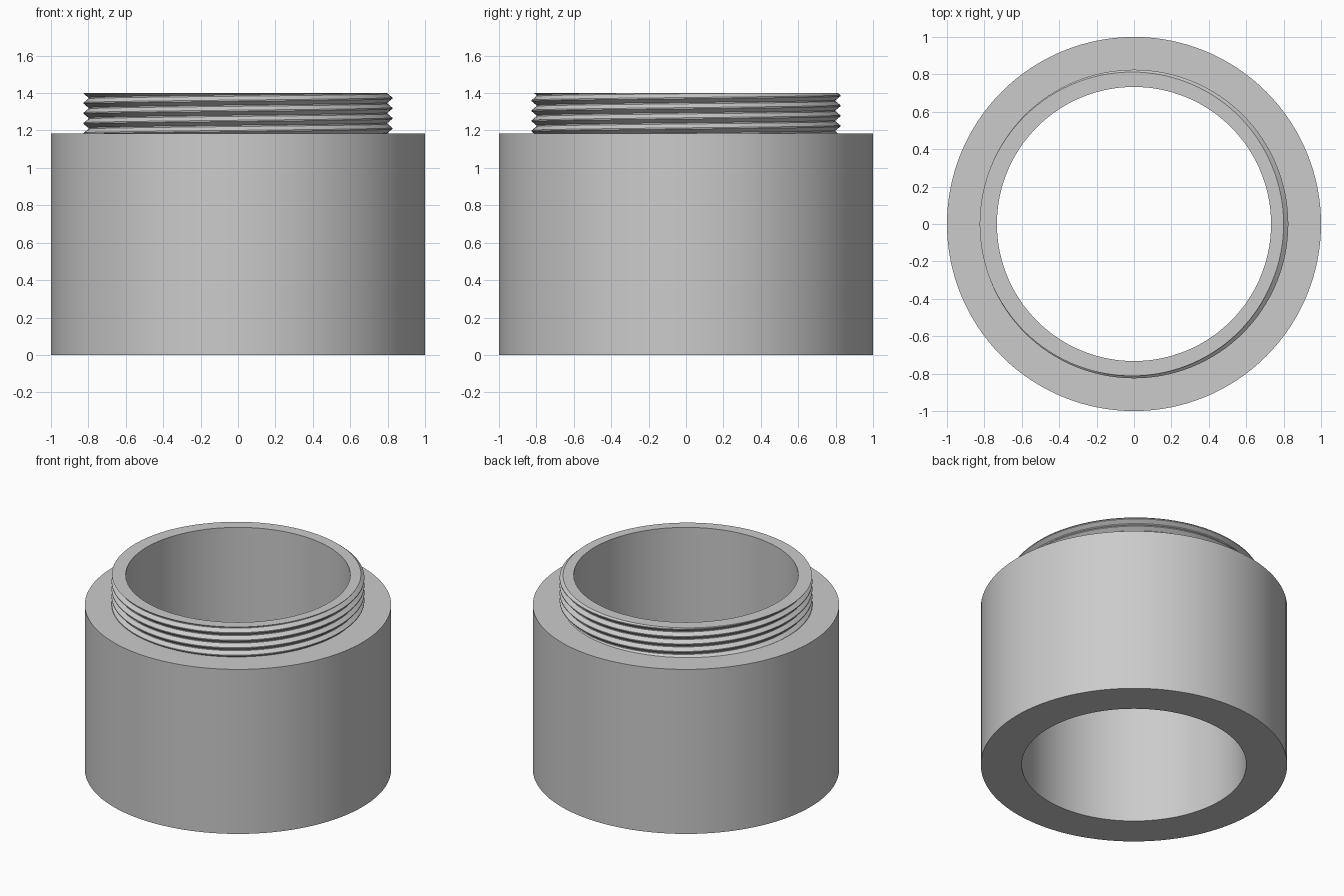
import bpy
import bmesh
import math

if "Cube" in bpy.data.objects:
    bpy.data.objects.remove(bpy.data.objects["Cube"], do_unlink=True)

SEGMENTS = 128
BORE, OUTER = 0.733, 1.0
ROOT, CREST = 0.80, 0.825
SHOULDER, TOP = 1.185, 1.40
PITCH = 0.054
FLAT = 0.06  # half width of root and crest flats, in turns

grey = bpy.data.materials.new("plain grey")
grey.use_nodes = True
grey.diffuse_color = (0.6, 0.6, 0.6, 1)
grey.node_tree.nodes["Principled BSDF"].inputs["Base Color"].default_value = (0.6, 0.6, 0.6, 1)


def sweep(name, profile):
    """Sweep profile(turn) -> [(radius, z)] once around the z axis."""
    bm = bmesh.new()
    columns = []
    for i in range(SEGMENTS + 1):
        turn = i / SEGMENTS
        c, s = math.cos(math.tau * turn), math.sin(math.tau * turn)
        columns.append([bm.verts.new((r * c, r * s, z)) for r, z in profile(turn)])
    for a, b in zip(columns, columns[1:]):
        for j in range(len(a) - 1):
            bm.faces.new((a[j], b[j], b[j + 1], a[j + 1]))
    bmesh.ops.remove_doubles(bm, verts=bm.verts, dist=1e-5)
    mesh = bpy.data.meshes.new(name)
    bm.to_mesh(mesh)
    bm.free()
    mesh.materials.append(grey)
    obj = bpy.data.objects.new(name, mesh)
    bpy.context.collection.objects.link(obj)
    bpy.ops.object.select_all(action='DESELECT')
    obj.select_set(True)
    bpy.context.view_layer.objects.active = obj
    bpy.ops.object.shade_smooth_by_angle(angle=math.radians(25))
    return obj


# Thick sleeve with its bore, base and shoulder
def body_profile(turn):
    return [(BORE, SHOULDER), (BORE, 0), (OUTER, 0), (OUTER, SHOULDER), (ROOT, SHOULDER)]


# Thread radius at a height, as a flattened triangle wave
def thread_radius(z, turn):
    phase = ((z - TOP) / PITCH - turn) % 1
    rise = (min(phase, 1 - phase) - FLAT) / (0.5 - 2 * FLAT)
    return ROOT + (CREST - ROOT) * max(0, min(1, rise))


# Helical thread trimmed flat at the shoulder and the rim
def neck_profile(turn):
    points = []
    for k in range(-6, 1):
        for phase in (-FLAT, FLAT, 0.5 - FLAT, 0.5 + FLAT):
            z = TOP + (k + phase + turn) * PITCH
            z = max(SHOULDER, min(TOP, z))
            points.append((thread_radius(z, turn), z))
    return points + [(thread_radius(TOP, turn), TOP), (BORE, TOP), (BORE, SHOULDER)]


sweep("sleeve_body", body_profile)
sweep("threaded_neck", neck_profile)
